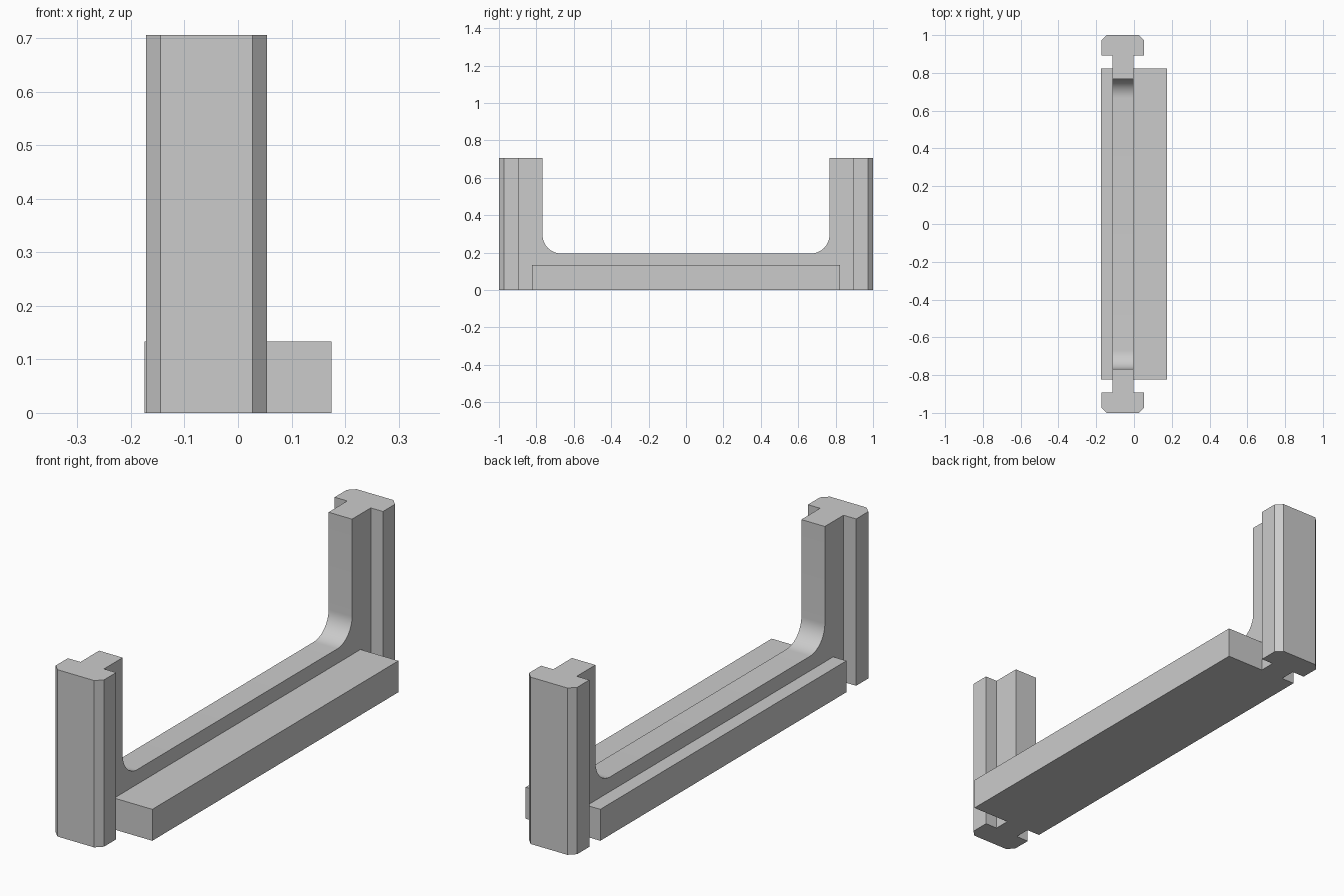
import bpy
import bmesh
from math import sin, cos, pi, radians
from mathutils import Vector

HEIGHT = 0.706
FLOOR = 0.195          # top of the low rail between the posts
INNER = 0.767          # inner face of each post
FILLET = 0.1
NECK = (-0.113, -0.003)
FLANGE = (-0.172, 0.054)
FLANGE_IN = 0.892
CHAMFER = 0.027

if "Cube" in bpy.data.objects:
    bpy.data.objects.remove(bpy.data.objects["Cube"])

grey = bpy.data.materials.new("plain grey")
grey.use_nodes = True
colour = (0.6, 0.6, 0.6, 1)
grey.diffuse_color = colour
grey.node_tree.nodes["Principled BSDF"].inputs["Base Color"].default_value = colour


def extrude(name, points, depth):
    """Solid made by sweeping a closed outline along the depth vector."""
    bm = bmesh.new()
    face = bm.faces.new([bm.verts.new(p) for p in points])
    swept = bmesh.ops.extrude_face_region(bm, geom=[face])["geom"]
    verts = [g for g in swept if isinstance(g, bmesh.types.BMVert)]
    bmesh.ops.translate(bm, verts=verts, vec=Vector(depth))
    bmesh.ops.recalc_face_normals(bm, faces=bm.faces)
    mesh = bpy.data.meshes.new(name)
    bm.to_mesh(mesh)
    bm.free()
    mesh.materials.append(grey)
    obj = bpy.data.objects.new(name, mesh)
    bpy.context.collection.objects.link(obj)
    return obj


# Base block
bx, by = 0.175, 0.823
cradle = extrude("cradle", [(-bx, -by, 0), (bx, -by, 0), (bx, by, 0), (-bx, by, 0)],
                 (0, 0, 0.133))

# U-shaped web: rail and post necks with rounded inner corners
tip = 0.95             # ends inside the flanges
half = [(tip, 0), (tip, HEIGHT), (INNER, HEIGHT)]
for i in range(17):
    a = pi / 2 * i / 16
    half.append((INNER - FILLET + FILLET * cos(a), FLOOR + FILLET - FILLET * sin(a)))
outline = half + [(-y, z) for y, z in reversed(half)]
parts = [extrude("web", [(NECK[0], y, z) for y, z in outline],
                 (NECK[1] - NECK[0], 0, 0))]

# End flanges with chamfered outer corners
x0, x1 = FLANGE
for side, name in ((-1, "front_flange"), (1, "back_flange")):
    profile = [(x0, FLANGE_IN), (x1, FLANGE_IN), (x1, 1 - CHAMFER),
               (x1 - CHAMFER, 1), (x0 + CHAMFER, 1), (x0, 1 - CHAMFER)]
    parts.append(extrude(name, [(x, side * y, 0) for x, y in profile],
                         (0, 0, HEIGHT)))

# Fuse everything into one solid
bpy.ops.object.select_all(action="DESELECT")
cradle.select_set(True)
bpy.context.view_layer.objects.active = cradle
for part in parts:
    fuse = cradle.modifiers.new("fuse " + part.name, "BOOLEAN")
    fuse.operation = "UNION"
    fuse.solver = "EXACT"
    fuse.object = part
    bpy.ops.object.modifier_apply(modifier=fuse.name)
    bpy.data.objects.remove(part)

bpy.ops.object.shade_smooth_by_angle(angle=radians(30))
